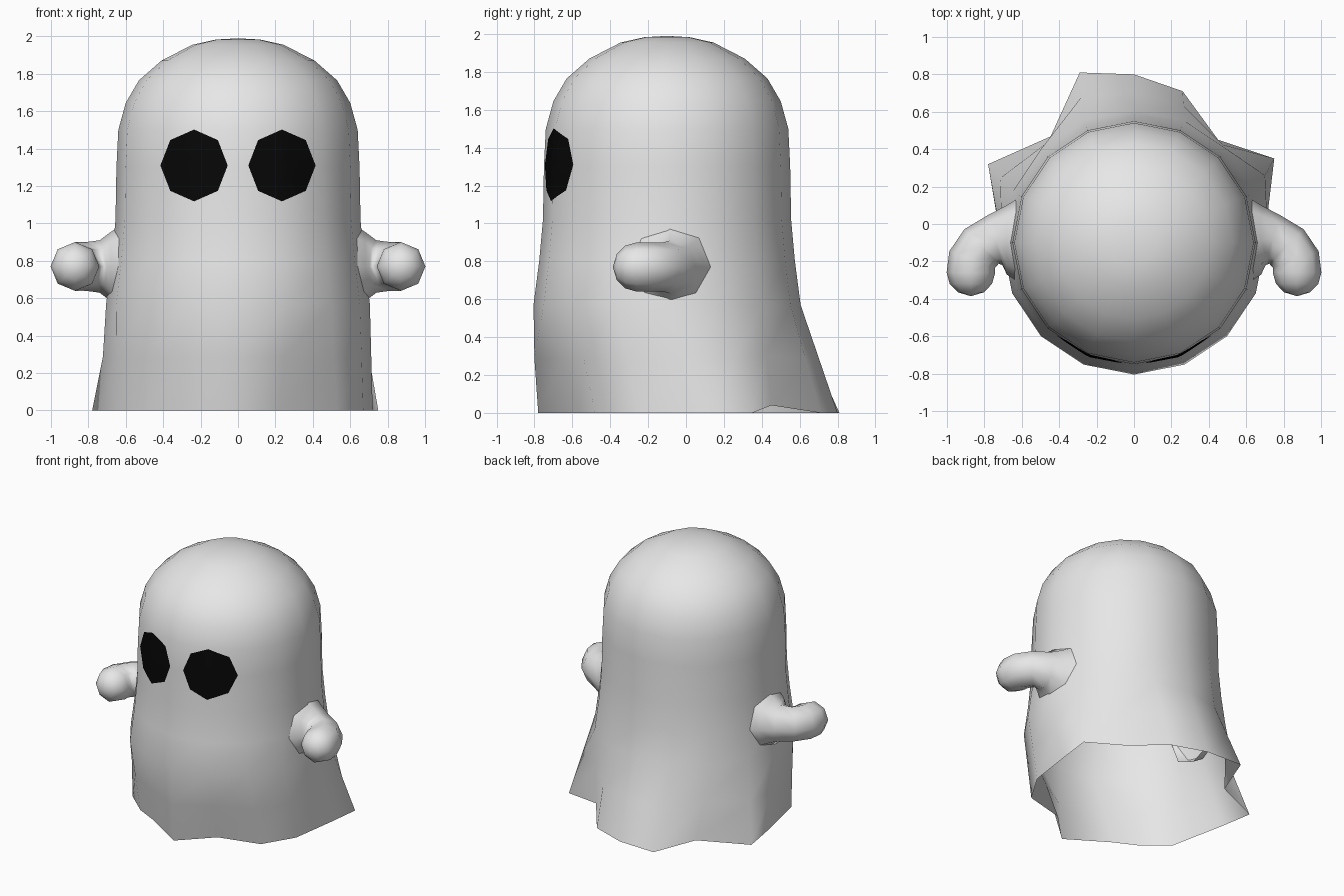
import bpy, bmesh
from math import sin, cos, pi, radians
from mathutils import Vector
from mathutils.bvhtree import BVHTree

cube = bpy.data.objects.get("Cube")
if cube:
    bpy.data.objects.remove(cube)

SIDES = 16
CENTRE_Y = -0.1


def material(name, value):
    mat = bpy.data.materials.new(name)
    mat.use_nodes = True
    colour = (value, value, value, 1)
    mat.diffuse_color = colour
    mat.node_tree.nodes["Principled BSDF"].inputs["Base Color"].default_value = colour
    return mat


def finish(bm, name, mat):
    mesh = bpy.data.meshes.new(name)
    bm.to_mesh(mesh)
    mesh.materials.append(mat)
    mesh.shade_smooth()
    obj = bpy.data.objects.new(name, mesh)
    bpy.context.collection.objects.link(obj)
    return obj


def loft(rings, tip=None):
    """Skin a stack of point rings, with an optional closing point."""
    bm = bmesh.new()
    loops = [[bm.verts.new(p) for p in ring] for ring in rings]
    n = len(loops[0])
    for low, high in zip(loops, loops[1:]):
        for k in range(n):
            j = (k + 1) % n
            bm.faces.new((low[k], low[j], high[j], high[k]))
    if tip:
        end = bm.verts.new(tip)
        for k in range(n):
            bm.faces.new((loops[-1][k], loops[-1][(k + 1) % n], end))
    return bm


sheet = material("pale grey cloth", 0.8)
black = material("eye black", 0.002)


# Body: round dome and open skirt with a ragged, windblown hem
def circle(r, z):
    return [Vector((r * cos(2 * pi * k / SIDES),
                    CENTRE_Y + r * sin(2 * pi * k / SIDES), z))
            for k in range(SIDES)]


hem_plan = [(.72, .1), (.75, .35), (.45, .45), (.26, .71),
            (0, .8), (-.29, .81), (-.42, .48), (-.78, .32),
            (-.74, .08), (-.65, -.35), (-.48, -.5), (-.3, -.59),
            (0, -.78), (.22, -.56), (.53, -.48), (.67, -.25)]
hem = [Vector((x, y, 0)) for x, y in hem_plan]
hem[2].z = 0.04
knee = circle(0.705, 0.57)
middle = [a.lerp(b, 0.5) for a, b in zip(hem, knee)]
middle[12].y = -0.8
profile = [(.675, .8), (.655, 1.02), (.65, 1.3), (.64, 1.5), (.6, 1.645),
           (.53, 1.765), (.41, 1.87), (.245, 1.955), (.12, 1.983)]
body_bm = loft([hem, middle, knee] + [circle(r, z) for r, z in profile],
               (0, CENTRE_Y, 1.99))
surface = BVHTree.FromBMesh(body_bm)
finish(body_bm, "body", sheet)

# Eyes: thin octagonal plates laid on the face
for side, label in ((1, "left"), (-1, "right")):
    def on_face(r, angle):
        x = side * 0.235 + 0.18 * r * cos(angle)
        z = 1.31 + 0.192 * r * sin(angle)
        hit = surface.ray_cast(Vector((x, -3, z)), Vector((0, 1, 0)))[0]
        return hit - Vector((0, 0.006, 0))

    rings = []
    for r in (1, 0.75, 0.5, 0.25):
        ring = []
        for k in range(8):
            a, b = k * pi / 4, (k + 1) * pi / 4
            # corner, then a point halfway along the straight edge
            ring.append(on_face(r, a))
            ring.append(on_face(r * cos(pi / 8), (a + b) / 2))
        rings.append(ring)
    finish(loft(rings, on_face(0, 0)), label + "_eye", black)

# Arms: flared at the root, bent forward to a rounded tip
# each ring: x, y, radius, heading in degrees
arm_path = [(.61, -.085, .23, 0), (.68, -.085, .185, 0), (.74, -.085, .14, -15),
            (.815, -.12, .13, -45), (.865, -.19, .13, -70), (.872, -.26, .13, -90),
            (.872, -.32, .113, -90), (.872, -.365, .07, -90)]
for side, label in ((1, "left"), (-1, "right")):
    rings = []
    for x, y, r, heading in arm_path:
        h = radians(heading)
        ring = []
        for k in range(8):
            a = side * k * pi / 4
            out = r * cos(a)
            ring.append((side * (x - out * sin(h)), y + out * cos(h),
                         0.77 + r * sin(a)))
        rings.append(ring)
    finish(loft(rings, (side * 0.872, -0.386, 0.77)), label + "_arm", sheet)
